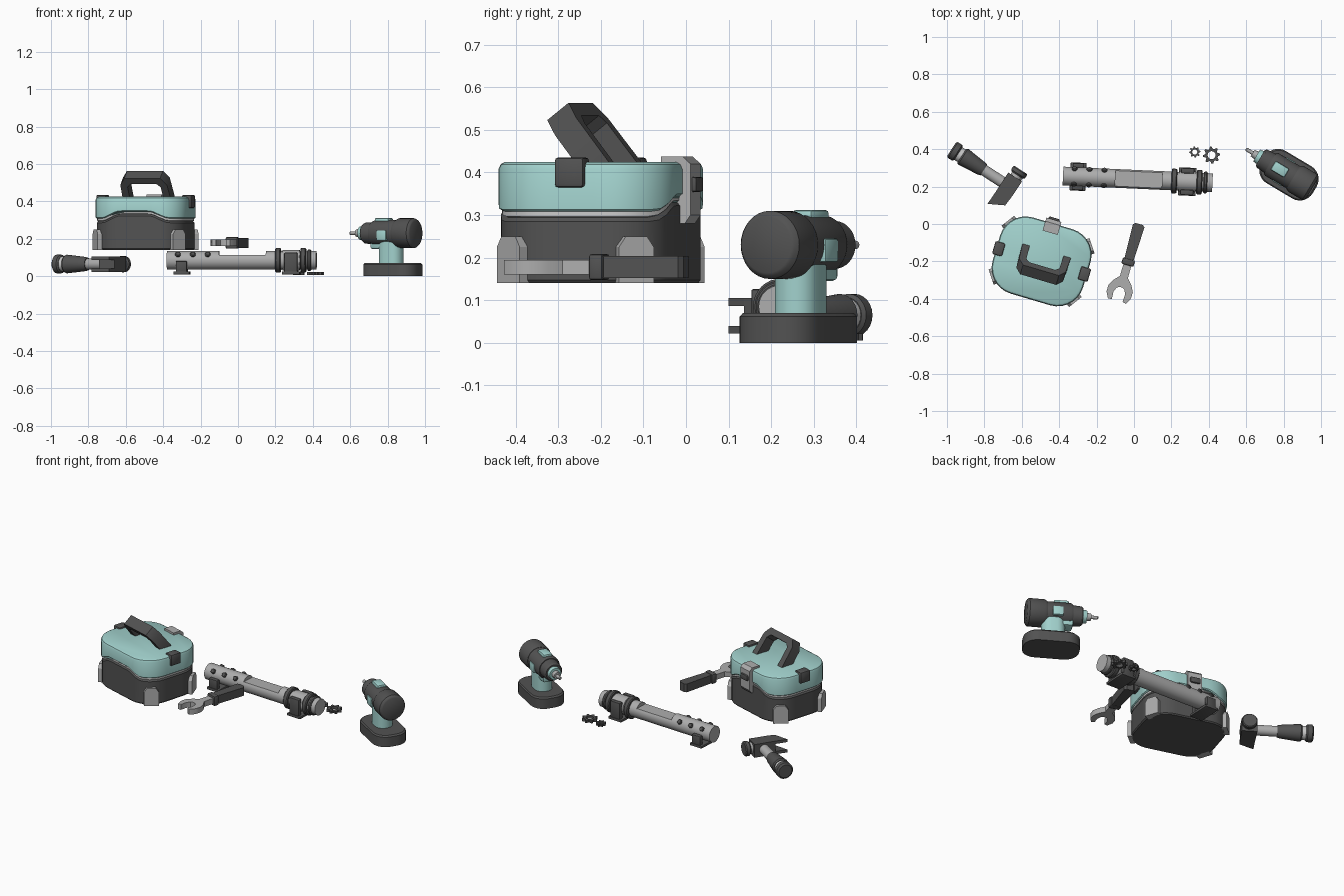
import bpy, bmesh
from math import sin, cos, pi, radians
from mathutils import Matrix, Vector

if "Cube" in bpy.data.objects:
    bpy.data.objects.remove(bpy.data.objects["Cube"])

def material(name, c):
    m = bpy.data.materials.new(name)
    m.diffuse_color = (*c, 1)
    m.use_nodes = True
    m.node_tree.nodes["Principled BSDF"].inputs["Base Color"].default_value = m.diffuse_color
    return m

DARK = material("dark_grey", (0.085, 0.085, 0.085))
LIGHT = material("light_grey", (0.42, 0.42, 0.42))
PALE = material("pale_grey", (0.72, 0.72, 0.74))
TEAL = material("teal", (0.36, 0.64, 0.61))

def T(x, y, z): return Matrix.Translation((x, y, z))
def R(deg, axis='Z'): return Matrix.Rotation(radians(deg), 4, axis)

def finish(bm, name, mat, M, bevel=0):
    bmesh.ops.recalc_face_normals(bm, faces=bm.faces[:])
    if bevel:
        bmesh.ops.bevel(bm, geom=bm.edges[:], offset=bevel, segments=2, affect='EDGES', profile=0.5)
    me = bpy.data.meshes.new(name)
    bm.to_mesh(me)
    bm.free()
    me.transform(M)
    me.materials.append(mat)
    ob = bpy.data.objects.new(name, me)
    bpy.context.collection.objects.link(ob)
    bpy.ops.object.select_all(action='DESELECT')
    ob.select_set(True)
    bpy.context.view_layer.objects.active = ob
    bpy.ops.object.shade_smooth_by_angle(angle=radians(32))
    return ob

def loft(name, rings, mat, M, closed=False):
    bm = bmesh.new()
    vs = [[bm.verts.new(p) for p in r] for r in rings]
    n = len(rings[0])
    for a, b in zip(vs, vs[1:] + vs[:1] if closed else vs[1:]):
        for i in range(n):
            j = (i + 1) % n
            bm.faces.new((a[i], a[j], b[j], b[i]))
    if not closed:
        bm.faces.new(vs[0])
        bm.faces.new(vs[-1])
    return finish(bm, name, mat, M)

def prism(name, pts, z0, z1, mat, M, c=0.0):
    # extruded outline, optionally with a chamfered rim (outline scaled inwards)
    rings = [[(x, y, z0) for x, y in pts], [(x, y, z1 - c) for x, y in pts]]
    if c:
        rings.append([(x * (1 - 7 * c), y * (1 - 7 * c), z1) for x, y in pts])
    return loft(name, rings, mat, M)

def lathe(name, prof, mat, M, n=24):
    ang = [2 * pi * i / n for i in range(n)]
    return loft(name, [[(s, r * cos(a), r * sin(a)) for a in ang] for s, r in prof], mat, M)

def box(name, size, at, mat, M, bevel=0.006):
    bm = bmesh.new()
    bmesh.ops.create_cube(bm, size=1, matrix=Matrix.Diagonal((*size, 1)))
    return finish(bm, name, mat, M @ T(*at), bevel)

def rrect(w, d, r, n=7, sub=1):
    pts = []
    for k, (sx, sy) in enumerate([(1, 1), (-1, 1), (-1, -1), (1, -1)]):
        for i in range(n + 1):
            a = pi / 2 * (k + i / n)
            pts.append((sx * (w / 2 - r) + r * cos(a), sy * (d / 2 - r) + r * sin(a)))
    out = []
    for i, p in enumerate(pts):
        q = pts[(i + 1) % len(pts)]
        m = sub if i % (n + 1) == n else 1
        out += [(p[0] + (q[0] - p[0]) * t / m, p[1] + (q[1] - p[1]) * t / m) for t in range(m)]
    return out

# ---------------------------------------------------------------- toolbox
B = T(-0.494, -0.2, 0) @ R(-16.5)

def seam(x):
    t = min(max((0.19 - abs(x)) / 0.11, 0), 1)
    return 0.305 + 0.037 * t * t * (3 - 2 * t)

def shell(grow, z):
    return [(x, y, z if z is not None else 0) for x, y in rrect(0.5 + 2 * grow, 0.42 + 2 * grow, 0.14 + grow, sub=10)]

def seam_ring(grow, dz):
    return [(x, y, seam(x) + dz) for x, y, _ in shell(grow, None)]

loft("toolbox_base", [shell(-0.01, 0.14), shell(-0.004, 0.147), seam_ring(-0.004, -0.02), seam_ring(-0.014, -0.008)], DARK, B)
loft("toolbox_seam_strip", [seam_ring(-0.016, -0.012), seam_ring(-0.006, -0.008), seam_ring(-0.006, 0.006)], PALE, B)
loft("toolbox_lid", [seam_ring(-0.004, 0.003), seam_ring(0.002, 0.008), shell(0.002, 0.408), shell(-0.003, 0.419),
                     shell(-0.014, 0.425)], TEAL, B)
foot = [(-0.043, 0), (0.043, 0), (0.043, 0.085), (0.026, 0.11), (-0.026, 0.11), (-0.043, 0.085)]
for i, a in enumerate((35, 145, 215, 325)):
    x, y = (0.225 if cos(radians(a)) > 0 else -0.225), (0.15 if a < 180 else -0.15)
    prism(f"toolbox_corner_foot_{i}", foot, -0.03, 0.012, LIGHT, B @ T(x, y, 0.14) @ R(a + 90) @ R(90, 'X'))
for s, n in ((-1, "left"), (1, "right")):
    box(f"toolbox_clasp_{n}", (0.055, 0.072, 0.07), (s * 0.239, 0, 0.4), DARK, B, 0.008)
# back hinge: profile across the lid edge
hinge = [(0.16, 0.415), (0.16, 0.438), (0.212, 0.438), (0.232, 0.42), (0.232, 0.3), (0.218, 0.28), (0.19, 0.28), (0.19, 0.415)]
prism("toolbox_back_hinge", hinge, -0.042, 0.042, LIGHT, B @ R(90) @ R(90, 'X') @ Matrix.Diagonal((1, 1, 1, 1)))
box("toolbox_hinge_pin", (0.06, 0.03, 0.035), (0, 0.228, 0.372), DARK, B)
# folding handle leaning forward
half = [(-0.135, -0.03), (-0.13, 0.105), (-0.1, 0.15)]
inner = [(-0.072, 0.112), (-0.092, 0.09), (-0.095, -0.03)]
outline = half + [(-x, y) for x, y in half[::-1]] + [(-x, y) for x, y in inner[::-1]] + inner
prism("toolbox_handle", outline, -0.033, 0.033, DARK, B @ T(0.01, 0.02, 0.425) @ R(128, 'X'))

# ---------------------------------------------------------------- hammer
H = T(-0.69, 0.215, 0.065) @ R(-33)
lathe("hammer_end_cap", [(-0.34, 0.04), (-0.332, 0.05), (-0.305, 0.05), (-0.297, 0.042)], DARK, H)
lathe("hammer_grip_ring", [(-0.3, 0.04), (-0.27, 0.04)], PALE, H)
lathe("hammer_grip", [(-0.275, 0.044), (-0.267, 0.05), (-0.15, 0.038), (-0.135, 0.034)], DARK, H)
lathe("hammer_shaft", [(-0.14, 0.03), (0.03, 0.03)], LIGHT, H)
head = [(-0.018, 0.06), (0.07, 0.06), (0.068, -0.05), (-0.018, -0.07)]
claw = [(-0.018, -0.065), (0.068, -0.045), (0.064, -0.096), (-0.02, -0.141)]
prism("hammer_head", head, -0.043, 0.04, DARK, H)
for z, n in ((-0.043, "lower"), (0.022, "upper")):
    prism(f"hammer_claw_{n}", claw, z, z + 0.018, DARK, H)
lathe("hammer_neck", [(0.05, 0.033), (0.085, 0.033)], LIGHT, H @ T(0.03, 0, 0) @ R(90))
lathe("hammer_face", [(0.075, 0.036), (0.083, 0.044), (0.102, 0.044), (0.108, 0.039)], DARK, H @ T(0.03, 0, 0) @ R(90))

# ---------------------------------------------------------------- tube
P = T(0.02, 0.2385, 0.085) @ R(-2.6)
rings = []
for x, top in ((-0.4, 1), (-0.12, 1), (-0.12, 0.027), (0.13, 0.027), (0.13, 1), (0.4, 1)):
    rings.append([(x, 0.05 * cos(2 * pi * i / 32), min(0.05 * sin(2 * pi * i / 32), top)) for i in range(32)])
loft("tube", rings, LIGHT, P)
for i, x in enumerate((-0.34, -0.26, -0.18)):
    for a in (-53, 53):
        lathe(f"tube_screw_{i}_{'front' if a > 0 else 'back'}", [(0.04, 0.015), (0.056, 0.015), (0.06, 0.011)], DARK,
              P @ T(x, 0, 0) @ R(a, 'X') @ R(-90, 'Y'), 12)
for i, x in enumerate((0.195, 0.33, 0.362)):
    r, w = (0.066, 0.015) if i < 2 else (0.058, 0.01)
    lathe(f"tube_collar_{i}", [(x - w, r - 0.005), (x - w + 0.005, r), (x + w - 0.005, r), (x + w, r - 0.005)], DARK, P, 32)
lathe("tube_clamp_band", [(0.22, 0.055), (0.31, 0.055)], LIGHT, P, 32)
for n, x, w, h in (("left", -0.32, 0.06, 0.06), ("right", 0.265, 0.07, 0.105)):
    box(f"tube_foot_{n}", (w + 0.025, 0.15, 0.016), (x, 0, -0.068), DARK, P, 0.004)
    for s in (-1, 1):
        box(f"tube_bracket_{n}_{s}", (w, 0.028, h), (x, s * 0.058, -0.064 + h / 2), DARK, P, 0.005)

# ---------------------------------------------------------------- gears
for n, x, y, r in (("small", 0.325, 0.385, 0.03), ("large", 0.415, 0.368, 0.046)):
    out, inn = [], []
    for k in range(32):
        a = 2 * pi * k / 32
        q = r if k % 4 < 2 else r * 0.74
        out.append((q * cos(a), q * sin(a)))
        inn.append((r * 0.46 * cos(a), r * 0.46 * sin(a)))
    loft(f"gear_{n}", [[(u, v, z) for u, v in o] for o, z in ((out, 0.005), (out, 0.022), (inn, 0.022), (inn, 0.005))],
         DARK, T(x, y, 0), True)

# ---------------------------------------------------------------- spanner
W = T(0.028, 0.0, 0.178) @ R(-106.1)
handle = [(0, -0.02), (0.01, -0.032), (0.2, -0.025), (0.2, 0.025), (0.01, 0.032), (0, 0.02)]
prism("spanner_grip", handle, -0.026, 0.026, DARK, W)
box("spanner_collar", (0.035, 0.068, 0.062), (0.212, 0, 0), DARK, W, 0.008)
side = [(0.2, 0.022), (0.295, 0.022), (0.325, 0.05), (0.36, 0.068), (0.395, 0.068), (0.43, 0.05),
        (0.425, 0.03), (0.385, 0.032), (0.36, 0.022), (0.352, 0.008)]
prism("spanner_jaw", side + [(x, -y) for x, y in side[::-1]], -0.017, 0.017, LIGHT, W)

# ---------------------------------------------------------------- drill
D = T(0.952, 0.19, 0.23) @ R(149.2)
prism("drill_battery", rrect(0.32, 0.2, 0.08), -0.23, -0.16, DARK, D @ T(0.144, 0, 0), 0.008)
prism("drill_battery_slot", rrect(0.25, 0.05, 0.024), -0.23, -0.228, DARK, D @ T(0.144, 0, 0))
prism("drill_grip", rrect(0.135, 0.105, 0.05), -0.175, -0.04, TEAL, D @ T(0.155, 0, 0))
box("drill_trigger_housing", (0.12, 0.08, 0.06), (0.205, 0, -0.055), TEAL, D, 0.012)
lathe("drill_motor", [(0, 0.066), (0.004, 0.073), (0.014, 0.08), (0.1, 0.08), (0.116, 0.072)], DARK, D, 32)
lathe("drill_body", [(0.11, 0.07), (0.25, 0.07), (0.262, 0.064)], DARK, D, 32)
lathe("drill_gearbox", [(0.255, 0.06), (0.312, 0.056), (0.322, 0.048)], DARK, D, 32)
lathe("drill_front_ring", [(0.318, 0.04), (0.345, 0.036)], TEAL, D)
lathe("drill_chuck", [(0.34, 0.024), (0.37, 0.02)], LIGHT, D, 12)
lathe("drill_bit", [(0.365, 0.01), (0.407, 0.01), (0.412, 0.006)], LIGHT, D, 12)
box("drill_side_panel", (0.06, 0.148, 0.055), (0.175, 0, -0.013), TEAL, D, 0.005)
box("drill_top_panel", (0.085, 0.055, 0.03), (0.2, 0, 0.067), TEAL, D, 0.008)
